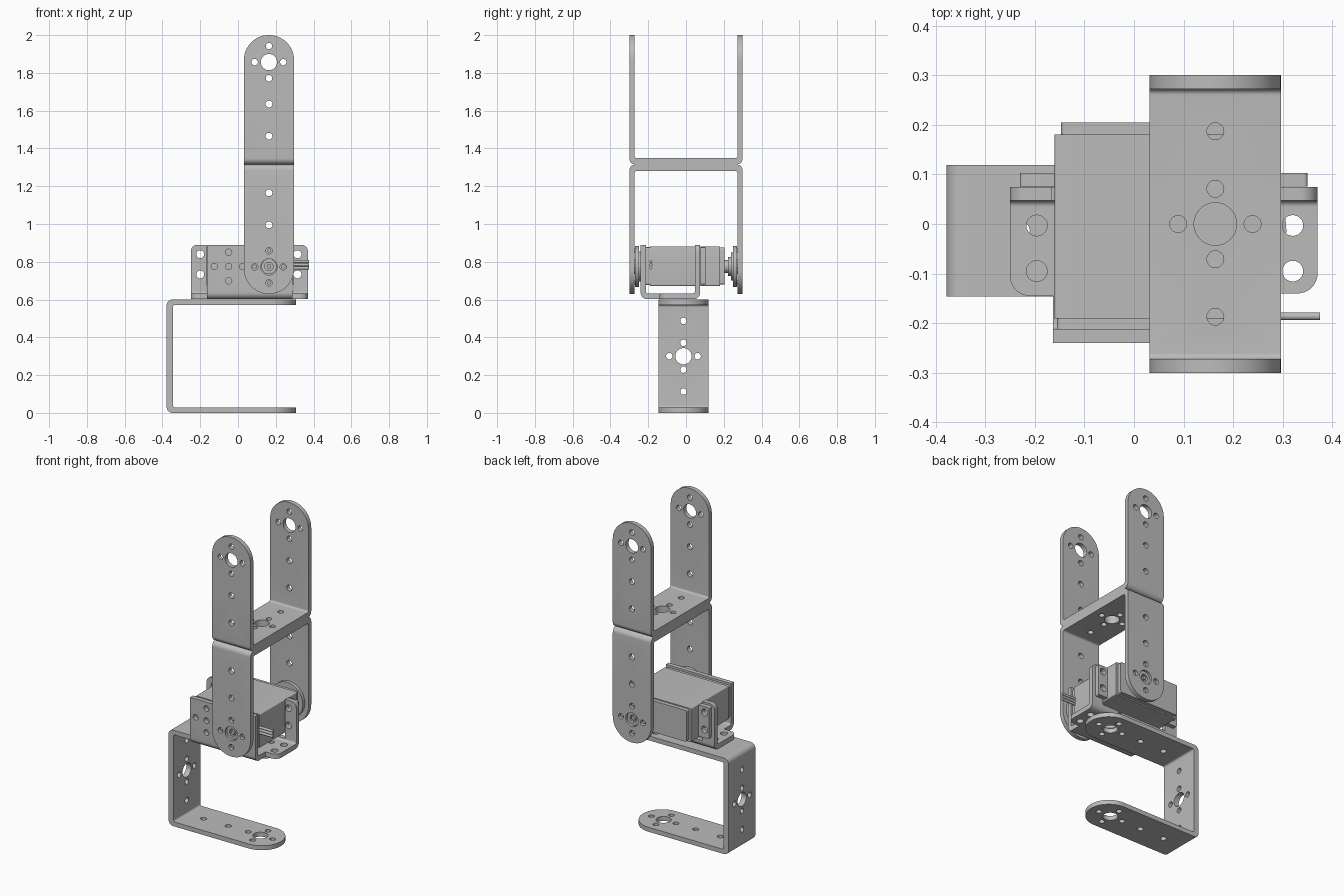
import bpy, bmesh, math
from mathutils import Vector, Matrix

if "Cube" in bpy.data.objects:
    bpy.data.objects.remove(bpy.data.objects["Cube"])

metal = bpy.data.materials.new("plain grey")
metal.diffuse_color = (0.5, 0.5, 0.5, 1)
metal.use_nodes = True
metal.node_tree.nodes["Principled BSDF"].inputs["Base Color"].default_value = metal.diffuse_color


def rounded(corners, steps=12):
    """Polygon from (u, v, radius) corners with filleted arcs."""
    out, n = [], len(corners)
    for i, (u, v, r) in enumerate(corners):
        p = Vector((u, v))
        if r == 0:
            out.append((u, v))
            continue
        a = (Vector(corners[i - 1][:2]) - p).normalized()
        b = (Vector(corners[(i + 1) % n][:2]) - p).normalized()
        half = a.angle(b) / 2
        c = p + (a + b).normalized() * (r / math.sin(half))
        t = r / math.tan(half)
        s, e = p + a * t - c, p + b * t - c
        a0 = math.atan2(s.y, s.x)
        d = math.atan2(e.y, e.x) - a0
        d = (d + math.pi) % (2 * math.pi) - math.pi
        for k in range(steps + 1):
            w = a0 + d * k / steps
            out.append((c.x + r * math.cos(w), c.y + r * math.sin(w)))
    return out


def rect(u0, v0, u1, v1, r=0):
    return rounded([(u0, v0, r), (u1, v0, r), (u1, v1, r), (u0, v1, r)], 6)


def circle(u, v, r, n=40):
    return [(u + r * math.cos(2 * math.pi * k / n), v + r * math.sin(2 * math.pi * k / n))
            for k in range(n)]


def prism(name, polys, axis, lo, hi):
    """Extrude polygons along an axis: x takes (y,z), y takes (x,z), z takes (x,y)."""
    put = {'x': lambda u, v, w: (w, u, v),
           'y': lambda u, v, w: (u, w, v),
           'z': lambda u, v, w: (u, v, w)}[axis]
    bm = bmesh.new()
    for poly in polys:
        a = [bm.verts.new(put(u, v, lo)) for u, v in poly]
        b = [bm.verts.new(put(u, v, hi)) for u, v in poly]
        bm.faces.new(a)
        bm.faces.new(b)
        for i in range(len(a)):
            j = (i + 1) % len(a)
            bm.faces.new((a[i], a[j], b[j], b[i]))
    bmesh.ops.recalc_face_normals(bm, faces=bm.faces[:])
    me = bpy.data.meshes.new(name)
    bm.to_mesh(me)
    bm.free()
    ob = bpy.data.objects.new(name, me)
    bpy.context.collection.objects.link(ob)
    me.materials.append(metal)
    return ob


def select(ob):
    bpy.ops.object.select_all(action='DESELECT')
    ob.select_set(True)
    bpy.context.view_layer.objects.active = ob


def carve(ob, polys, axis, lo, hi, op='DIFFERENCE'):
    cutter = prism("cutter", polys, axis, lo, hi)
    cutter.hide_render = True
    m = ob.modifiers.new("carve", 'BOOLEAN')
    m.operation, m.object, m.solver = op, cutter, 'EXACT'
    select(ob)
    bpy.ops.object.modifier_apply(modifier=m.name)
    bpy.data.objects.remove(cutter, do_unlink=True)


def horn_pattern(u, v, du, dv, big=0.043, small=0.017):
    return [circle(u, v, big)] + [circle(u + a * du, v + b * dv, small, 24)
                                  for a, b in ((1, 0), (-1, 0), (0, 1), (0, -1))]


# U brackets: web at local z = 0, legs pointing up
T, W, H, L = 0.028, 0.3, 0.1325, 0.685


def u_bracket(name, matrix):
    ob = prism(name, [rounded([
        (-W, L, 0), (-W, 0, .032), (W, 0, .032), (W, L, 0),
        (W - T, L, 0), (W - T, .034, .012), (T - W, .034, .012), (T - W, L, 0)], 8)], 'x', -H, H)
    carve(ob, [rounded([(-.2, -.1, 0), (.2, -.1, 0), (.2, .3, 0), (H, .3, 0),
                        (H, L, H - .001), (-H, L, H - .001), (-H, .3, 0), (-.2, .3, 0)], 20)],
          'y', -.4, .4, 'INTERSECT')
    carve(ob, horn_pattern(0, .542, .076, .085) + [circle(0, z, .018, 24) for z in (.15, .32)],
          'y', -.4, .4)
    carve(ob, horn_pattern(0, 0, .075, .071) + [circle(0, y, .017, 24) for y in (-.187, .187)],
          'z', -.1, .1)
    ob.data.transform(matrix)
    return ob


joint = Matrix.Translation((.164, 0, 1.315))
u_bracket("upper_bracket", joint)
u_bracket("middle_bracket", joint @ Matrix.Rotation(math.pi, 4, 'X'))
u_bracket("lower_bracket", Matrix(((0, 0, 1, -.378), (1, 0, 0, -.0135), (0, 1, 0, .3), (0, 0, 0, 1))))

# Servo cradle: bent sheet with front wall, floor, wings and two ears
cradle = prism("servo_cradle", [rounded([
    (-.24, .89, 0), (-.24, .602, .035), (.075, .602, .035), (.075, .89, 0),
    (.047, .89, 0), (.047, .632, .012), (-.212, .632, .012), (-.212, .89, 0)], 8)], 'x', -.25, .37)
carve(cradle, [rounded([(-.25, .1, 0), (-.25, -.145, .04), (-.163, -.145, 0), (-.163, -.3, 0),
                        (.288, -.3, 0), (.288, -.14, 0), (.37, -.14, .04), (.37, .1, 0)], 8)],
      'z', .5, 1, 'INTERSECT')
carve(cradle, [rounded([(-.3, .5, 0), (.4, .5, 0), (.4, .8, 0), (.37, .8, 0), (.37, .89, .035),
                        (-.25, .89, .035), (-.25, .8, 0), (-.3, .8, 0)], 8)],
      'y', -.5, .5, 'INTERSECT')
carve(cradle, [rect(-.166, .645, .293, 1)], 'y', 0, .2)
ear_holes = [circle(x, z, .021, 24) for x in (-.2, .315) for z in (.733, .84)]
carve(cradle, ear_holes, 'y', 0, .2)
carve(cradle, [circle(x, y, .021, 24) for x in (-.196, .32) for y in (-.095, -.003)]
      + horn_pattern(.166, -.0135, .076, .076), 'z', .5, .66)
carve(cradle, [circle(-.05 + x, .775 + z, .017, 24)
               for x, z in ((0, 0), (.075, 0), (-.075, 0), (0, .075), (0, -.075))], 'y', -.3, -.2)

# Servo: body, end caps and mounting flange
prism("servo_body", [rect(-.16, .672, .283, .882, .006)], 'y', -.19, .18)
prism("servo_front_cap", [rect(-.155, .677, .278, .877, .01)], 'y', -.212, -.19)
prism("servo_back_cap", [rect(-.147, .68, .27, .876, .01)], 'y', .18, .205)
flange = prism("servo_flange", [rect(-.23, .68, .35, .877, .008)], 'y', .076, .103)
carve(flange, ear_holes, 'y', 0, .2)

# Wires leaving the right end of the servo
prism("servo_wires", [circle(-.186, z, .008, 16) for z in (.767, .784, .801)], 'x', .28, .375)

# Output horn (back) and idler bearing (front)
X, Z = .164, .775


def disc(name, r, lo, hi):
    prism(name, [circle(X, Z, r, 56)], 'y', lo, hi)


disc("output_shaft", .035, .2, .225)
disc("output_collar", .05, .222, .24)
disc("output_hub", .075, .237, .25)
disc("output_horn", .109, .25, .271)
disc("idler_hub", .08, -.251, -.238)
disc("idler_disc", .109, -.271, -.25)
for side, label in ((-1, "idler"), (1, "output")):
    lo, hi = sorted((side * .268, side * .287))
    ring = prism(label + "_ring", [circle(X, Z, .041)], 'y', lo, hi)
    carve(ring, [circle(X, Z, .022)], 'y', -.4, .4)
    prism(label + "_screws", [circle(X, Z, .012, 20)]
          + [circle(X + x, Z + z, .011, 20)
             for x, z in ((.076, 0), (-.076, 0), (0, .085), (0, -.085))], 'y', lo, hi)

# Smooth curved walls, keep sheet edges crisp
for ob in list(bpy.context.scene.objects):
    select(ob)
    bpy.ops.object.shade_smooth_by_angle(angle=math.radians(30))
